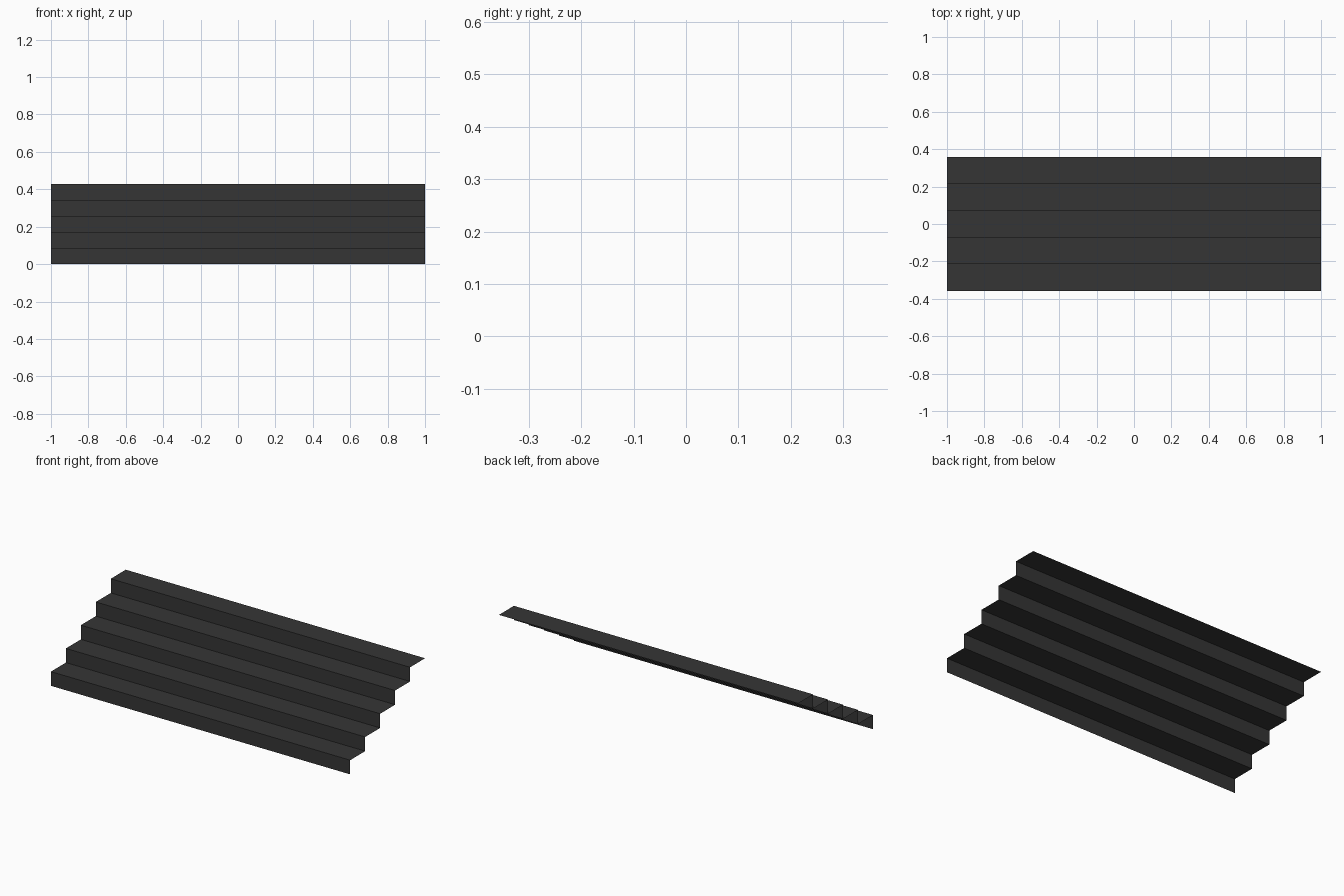
import bpy
import bmesh

if "Cube" in bpy.data.objects:
    bpy.data.objects.remove(bpy.data.objects["Cube"])

STEPS = 5
HALF_WIDTH = 1.0
TREAD = 1 / 7        # depth of one step
RISE = 0.6 / 7       # height of one step

# Single dark colour
dark = bpy.data.materials.new("dark_grey")
dark.diffuse_color = (0.036, 0.036, 0.036, 1)
dark.use_nodes = True
dark.node_tree.nodes["Principled BSDF"].inputs["Base Color"].default_value = dark.diffuse_color

# Zigzag side profile: riser, then tread, for each step
profile = [(-STEPS * TREAD / 2, 0.0)]
for i in range(STEPS):
    y, z = profile[-1]
    profile += [(y, z + RISE), (y + TREAD, z + RISE)]

# Open sheet: the profile swept across the width, facing front and up
bm = bmesh.new()
left = [bm.verts.new((-HALF_WIDTH, y, z)) for y, z in profile]
right = [bm.verts.new((HALF_WIDTH, y, z)) for y, z in profile]
for i in range(len(profile) - 1):
    bm.faces.new((left[i], right[i], right[i + 1], left[i + 1]))

mesh = bpy.data.meshes.new("stair_steps")
bm.to_mesh(mesh)
bm.free()
mesh.materials.append(dark)
stairs = bpy.data.objects.new("stair_steps", mesh)
bpy.context.collection.objects.link(stairs)
